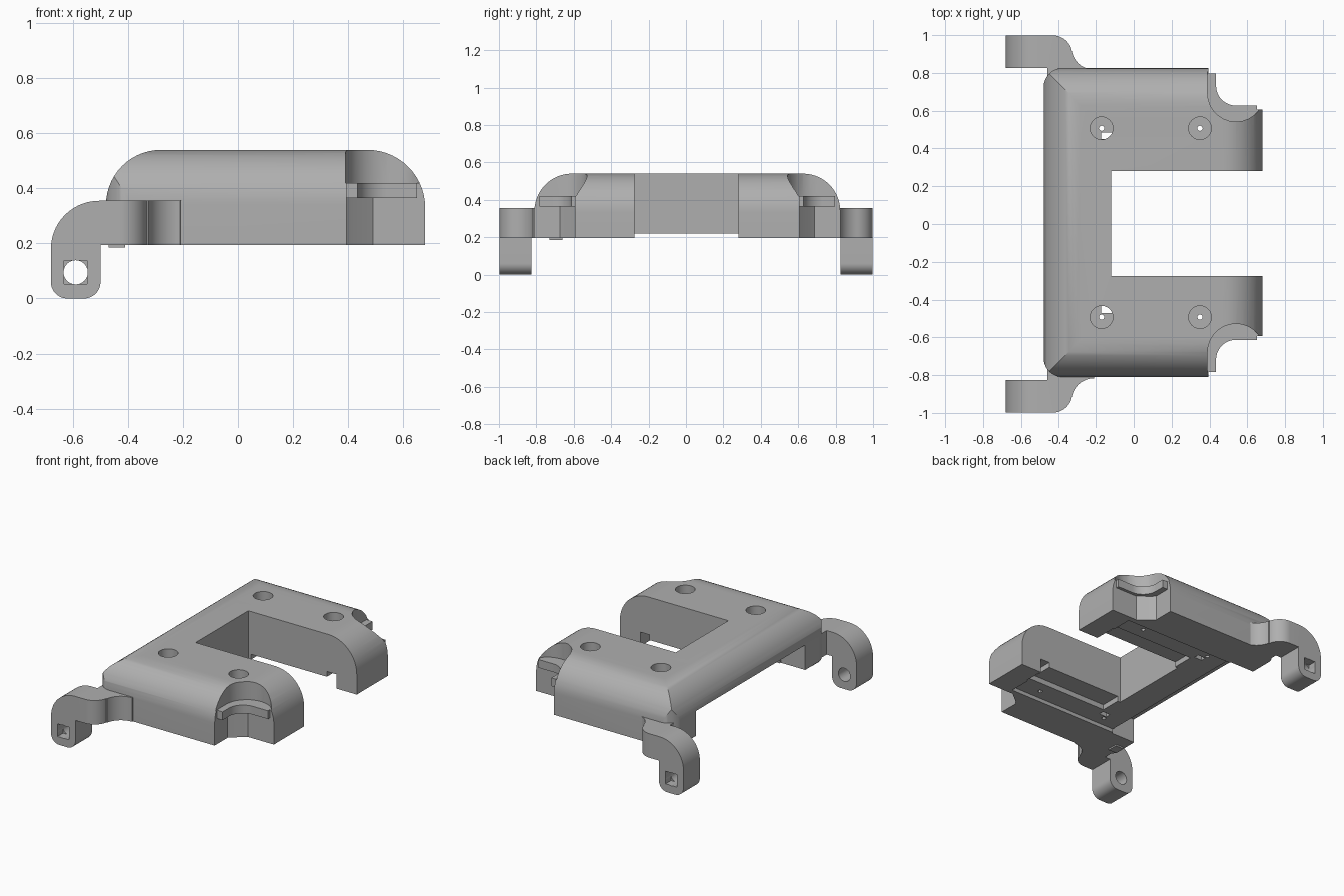
import bpy, bmesh
from math import sin, cos, radians
from mathutils import Vector

if "Cube" in bpy.data.objects:
    bpy.data.objects.remove(bpy.data.objects["Cube"], do_unlink=True)

grey = bpy.data.materials.new("plain grey")
grey.use_nodes = True
grey.diffuse_color = (0.43, 0.43, 0.43, 1)
grey.node_tree.nodes["Principled BSDF"].inputs["Base Color"].default_value = grey.diffuse_color
MID = 0.007  # middle of the body along y


def arc(cx, cy, r, a0, a1, n=14):
    steps = [radians(a0 + (a1 - a0) * i / n) for i in range(n + 1)]
    return [(cx + r * cos(a), cy + r * sin(a)) for a in steps]


def prism(name, pts, axis, lo, hi):
    """Extrude a closed outline along the given axis."""
    place = {"x": lambda p, d: (d, p[0], p[1]),
             "y": lambda p, d: (p[0], d, p[1]),
             "z": lambda p, d: (p[0], p[1], d)}[axis]
    bm = bmesh.new()
    face = bm.faces.new([bm.verts.new(place(p, lo)) for p in pts])
    new = bmesh.ops.extrude_face_region(bm, geom=[face])["geom"]
    shift = Vector(place((0, 0), hi - lo))
    bmesh.ops.translate(bm, vec=shift, verts=[v for v in new if isinstance(v, bmesh.types.BMVert)])
    bmesh.ops.recalc_face_normals(bm, faces=bm.faces)
    mesh = bpy.data.meshes.new(name)
    bm.to_mesh(mesh)
    bm.free()
    mesh.materials.append(grey)
    obj = bpy.data.objects.new(name, mesh)
    bpy.context.collection.objects.link(obj)
    return obj


def box(name, x0, x1, y0, y1, z0, z1):
    y0, y1 = sorted((y0, y1))
    return prism(name, [(x0, y0), (x1, y0), (x1, y1), (x0, y1)], "z", z0, z1)


def combine(obj, tool, operation="DIFFERENCE"):
    """Apply a boolean and discard the tool."""
    mod = obj.modifiers.new("shape", "BOOLEAN")
    mod.operation, mod.solver, mod.object = operation, "EXACT", tool
    bpy.context.view_layer.update()
    graph = bpy.context.evaluated_depsgraph_get()
    mesh = bpy.data.meshes.new_from_object(obj.evaluated_get(graph))
    obj.modifiers.clear()
    obj.data = mesh
    bpy.data.objects.remove(tool, do_unlink=True)


# Body: rounded side, end and plan outlines intersected
side = ([(-0.48, 0.195), (0.68, 0.195)] + arc(0.47, 0.33, 0.21, 0, 90)
        + arc(-0.28, 0.34, 0.2, 90, 180))
body = prism("body", side, "y", -0.81, 0.825)
end = ([(-0.81, 0.1), (0.825, 0.1)] + arc(0.625, 0.34, 0.2, 0, 90)
       + arc(-0.61, 0.34, 0.2, 90, 180))
combine(body, prism("end_outline", end, "x", -0.6, 0.8), "INTERSECT")
plan = ([(0.8, -0.9), (0.8, 0.9), (-0.38, 0.9)] + arc(-0.38, 0.725, 0.1, 90, 180)
        + arc(-0.38, -0.71, 0.1, 180, 270) + [(-0.38, -0.9)])
combine(body, prism("plan_outline", plan, "z", 0, 0.8), "INTERSECT")

# Central slot and stepped underside
combine(body, box("slot", -0.12, 0.9, -0.275, 0.28, 0, 0.8))
combine(body, box("under_pocket", -0.35, 0.52, -0.56, 0.57, 0, 0.22))
combine(body, box("side_undercut", -0.6, -0.3, -0.57, 0.58, 0, 0.36))

for s in (-1, 1):
    def Y(v):
        return MID + s * v

    # Channel and catch under each arm
    combine(body, box("arm_channel", -0.1, 0.5, Y(0.2), Y(0.42), 0, 0.255))
    combine(body, box("catch_channel", 0.46, 0.53, Y(0.2), Y(0.42), 0, 0.29))

    # Counterbored screw holes
    for x in (-0.17, 0.35):
        hole = arc(x, Y(0.5), 0.06, 0, 345, 23)
        combine(body, prism("screw_bore", hole, "z", 0.3, 0.8))
        pin = arc(x, Y(0.5), 0.014, 0, 330, 11)
        combine(body, prism("screw_pin", pin, "z", 0, 0.4))
    combine(body, box("relief", -0.172, -0.115, Y(0.442), Y(0.477), 0, 0.301))

    # Outer corner: square recess below, round scoop above
    corner = [(0.395, Y(1)), (0.395, Y(0.68)), (0.415, Y(0.66)), (0.49, Y(0.6)),
              (0.9, Y(0.6)), (0.9, Y(1))]
    combine(body, prism("corner_recess", corner, "z", 0, 0.8))
    scoop = [(x, Y(y)) for x, y in arc(0.54, 0.685, 0.15, 180, 360)]
    scoop += [(0.69, Y(1)), (0.39, Y(1))]
    combine(body, prism("corner_scoop", scoop, "z", 0.42, 0.8))

    # Curved lip around the corner
    lip = [(x, Y(y)) for x, y in [(0.39, 0.79)] + arc(0.54, 0.685, 0.153, 180, 270)
           + [(0.65, 0.532), (0.65, 0.62)] + arc(0.54, 0.725, 0.105, 270, 180)
           + [(0.435, 0.79)]]
    prism("back_lip" if s > 0 else "front_lip", lip, "z", 0.365, 0.42)

    # Hinge arm: side outline intersected with a swept plan outline
    profile = ([(-0.2, 0.195), (-0.2, 0.355)] + arc(-0.505, 0.18, 0.175, 90, 180)
               + arc(-0.62, 0.06, 0.06, 180, 270) + arc(-0.56, 0.06, 0.06, 270, 360)
               + [(-0.5, 0.195)])
    hinge = prism("back_hinge" if s > 0 else "front_hinge", profile, "y", *sorted((s * 0.7, s * 1.0)))
    sweep = ([(-0.7, 0.825), (-0.7, 0.998)] + arc(-0.43, 0.898, 0.1, 90, 10)
             + arc(-0.21, 0.935, 0.118, 190, 270) + [(-0.19, 0.74), (-0.46, 0.74), (-0.46, 0.825)])
    combine(hinge, prism("hinge_plan", [(x, s * y) for x, y in sweep], "z", -0.1, 0.6), "INTERSECT")
    bore = arc(-0.59, 0.095, 0.044, 0, 345, 23)
    combine(hinge, prism("hinge_bore", bore, "y", *sorted((s * 0.7, s * 1.1))))
    combine(hinge, box("hinge_socket", -0.632, -0.548, s * 0.94, s * 1.1, 0.053, 0.137))

# Small foot under the front corner
box("foot", -0.47, -0.41, -0.73, -0.66, 0.185, 0.2)

for obj in bpy.context.scene.objects:
    obj.select_set(obj.type == "MESH")
    if obj.type == "MESH":
        bpy.context.view_layer.objects.active = obj
bpy.ops.object.shade_smooth_by_angle(angle=radians(30))
